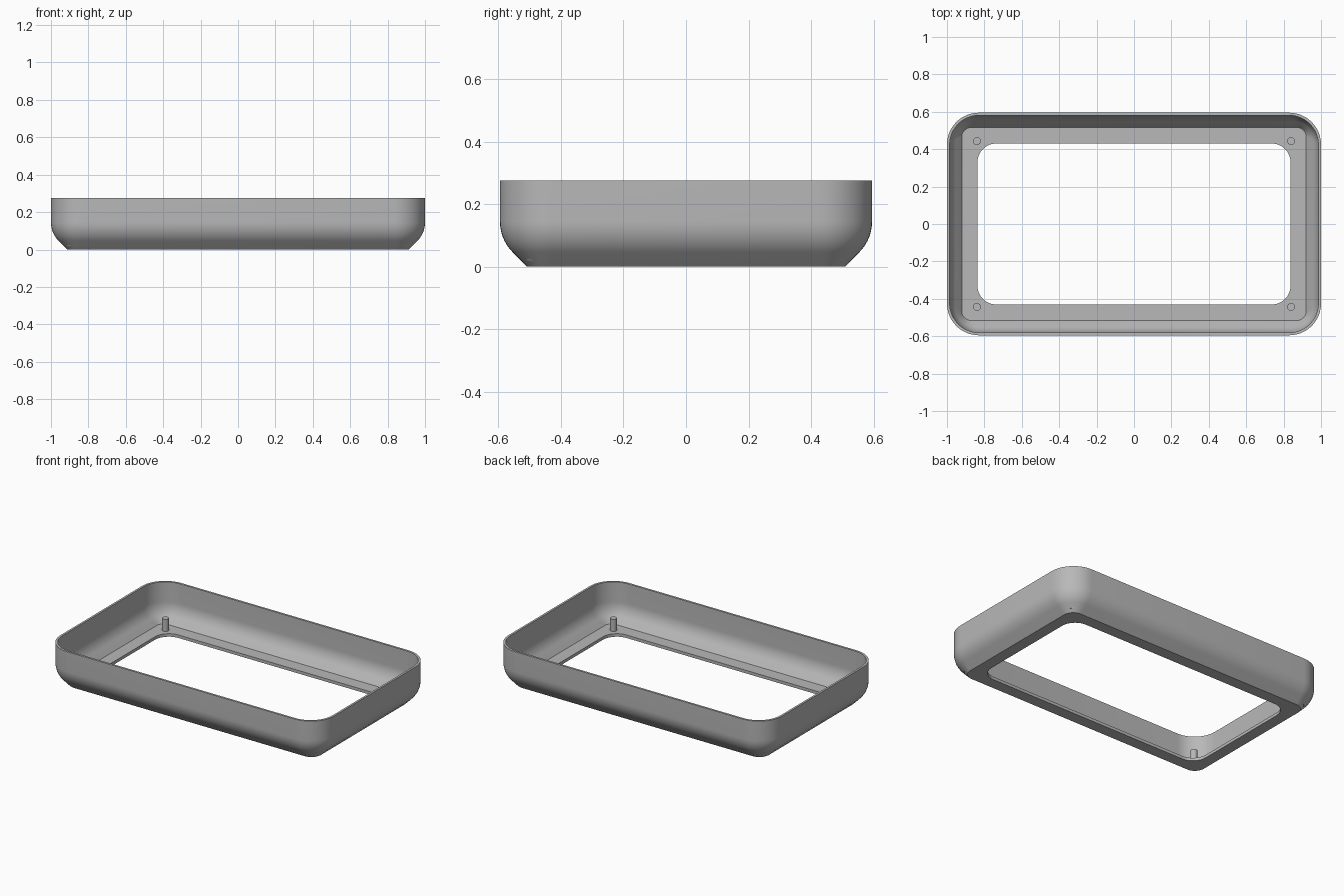
import bpy, bmesh
from math import sin, cos, pi, radians

HALF_X, HALF_Y, HEIGHT = 1.0, 0.595, 0.275
FLOOR, WALL = 0.02, 0.014
CORNER_STEPS, ARC_STEPS = 12, 10

cube = bpy.data.objects.get("Cube")
if cube:
    bpy.data.objects.remove(cube, do_unlink=True)

grey = bpy.data.materials.new("light grey plastic")
grey.use_nodes = True
grey.diffuse_color = (0.48, 0.48, 0.48, 1)
grey.node_tree.nodes["Principled BSDF"].inputs["Base Color"].default_value = grey.diffuse_color


def rounded_ring(bm, inset_x, inset_y, radius, z):
    """One rounded rectangle of vertices."""
    cx, cy = HALF_X - inset_x - radius, HALF_Y - inset_y - radius
    ring = []
    for q, (sx, sy) in enumerate([(1, 1), (-1, 1), (-1, -1), (1, -1)]):
        for i in range(CORNER_STEPS + 1):
            a = (q + i / CORNER_STEPS) * pi / 2
            ring.append(bm.verts.new((sx * cx + radius * cos(a), sy * cy + radius * sin(a), z)))
    return ring


def side_profile(offset, z_start, bottom_inset, bottom_radius, top_radius):
    """Sloped foot, then an arc rising into the upright wall: (inset, radius, z)."""
    bend = 0.14
    arc_z = 0.145
    pts = [(bottom_inset, z_start)]
    for i in range(ARC_STEPS + 1):
        a = radians(45) * (1 - i / ARC_STEPS)
        pts.append((offset + (bend - offset) * (1 - cos(a)), arc_z - (bend - offset) * sin(a)))
    pts.append((offset, HEIGHT))
    span = bottom_inset - offset
    return [(p, top_radius + (bottom_radius - top_radius) * (p - offset) / span, z) for p, z in pts]


def finish(bm, name):
    bmesh.ops.recalc_face_normals(bm, faces=bm.faces)
    mesh = bpy.data.meshes.new(name)
    bm.to_mesh(mesh)
    bm.free()
    obj = bpy.data.objects.new(name, mesh)
    bpy.context.collection.objects.link(obj)
    mesh.materials.append(grey)
    bpy.ops.object.select_all(action="DESELECT")
    obj.select_set(True)
    bpy.context.view_layer.objects.active = obj
    bpy.ops.object.shade_smooth_by_angle(angle=radians(25))
    return obj


# Tray shell: outer wall, rim, inner wall, floor and opening as one closed loop
bm = bmesh.new()
outer = side_profile(0, 0, 0.087, 0.07, 0.17)
inner = side_profile(WALL, FLOOR, 0.08, 0.045, 0.158)
rings = [rounded_ring(bm, p, p, r, z) for p, r, z in outer + inner[::-1]]
rings += [rounded_ring(bm, 0.163, 0.165, 0.1, z) for z in (FLOOR, 0)]
for ring, following in zip(rings, rings[1:] + rings[:1]):
    for i in range(len(ring)):
        j = (i + 1) % len(ring)
        bm.faces.new((ring[i], ring[j], following[j], following[i]))
finish(bm, "tray_shell")

# Screw posts standing on the floor corners
for side, sx in (("left", 1), ("right", -1)):
    for end, sy in (("front", -1), ("back", 1)):
        bm = bmesh.new()
        bmesh.ops.create_cone(bm, cap_ends=True, segments=24, radius1=0.021, radius2=0.021, depth=0.085)
        bmesh.ops.translate(bm, verts=bm.verts, vec=(sx * 0.84, sy * 0.443, 0.0575))
        finish(bm, f"post_{end}_{side}")
